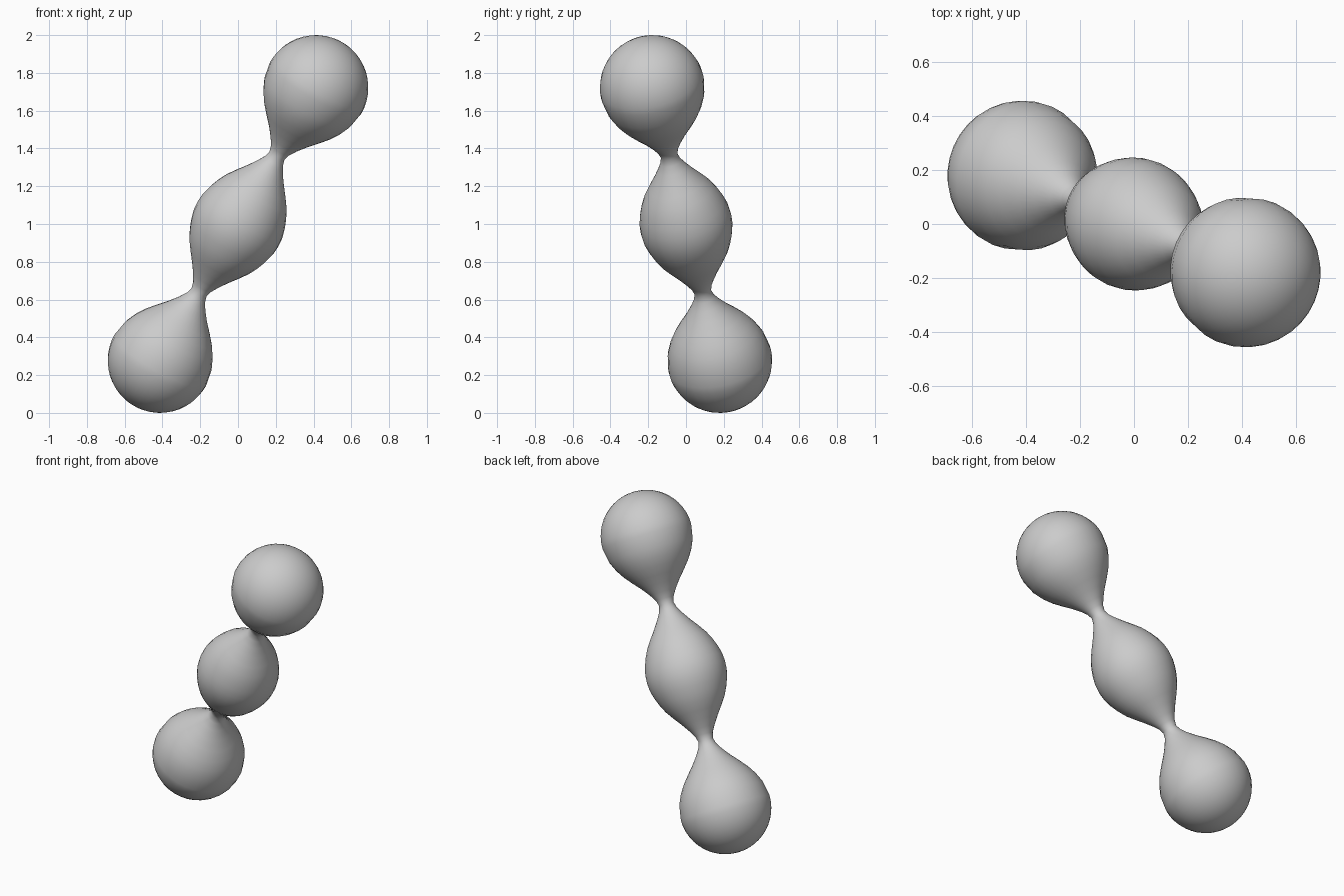
import bpy, bmesh, math
from mathutils import Matrix, Vector

cube = bpy.data.objects.get("Cube")
if cube:
    bpy.data.objects.remove(cube, do_unlink=True)

# One plain grey for the whole body
grey = bpy.data.materials.new("plain_grey")
grey.use_nodes = True
colour = (0.6, 0.6, 0.6, 1)
grey.diffuse_color = colour
grey.node_tree.nodes["Principled BSDF"].inputs["Base Color"].default_value = colour

# Centre of the upper ball, measured from the middle lobe
ball_centre = Vector((0.412, -0.178, 0.722))
REACH = ball_centre.length
RADIUS = 0.278
SIDES = 32

# Half profile (distance along axis, radius): middle lobe, neck, teardrop shoulder
half = [(0, .245), (.05, .241), (.1, .228), (.15, .209), (.2, .184), (.25, .149),
        (.3, .112), (.35, .078), (.39, .055), (.425, .045), (.46, .055), (.5, .08),
        (.55, .118), (.6, .162), (.65, .203), (.7, .235), (.76, .262)]
# Round cap of the end ball
for i in range(12):
    a = math.radians(90 - 7.5 * i)
    half.append((REACH + RADIUS * math.cos(a), RADIUS * math.sin(a)))
half.append((REACH + RADIUS, 0))

# Mirror the profile through the middle lobe and revolve it
profile = [(-t, r) for t, r in reversed(half[1:])] + half
bm = bmesh.new()
verts = [bm.verts.new((r, 0, t)) for t, r in profile]
edges = [bm.edges.new(pair) for pair in zip(verts, verts[1:])]
bmesh.ops.spin(bm, geom=verts + edges, cent=(0, 0, 0), axis=(0, 0, 1),
               angle=math.tau, steps=SIDES, use_merge=False)
bmesh.ops.remove_doubles(bm, verts=bm.verts[:], dist=0.0005)
bmesh.ops.recalc_face_normals(bm, faces=bm.faces[:])

# Tilt the axis and raise the body to stand on the ground
tilt = ball_centre.to_track_quat('Z', 'Y').to_matrix().to_4x4()
bmesh.ops.transform(bm, matrix=Matrix.Translation((0, 0, 1)) @ tilt, verts=bm.verts[:])
mesh = bpy.data.meshes.new("three_lobed_body")
bm.to_mesh(mesh)
bm.free()
mesh.materials.append(grey)
for face in mesh.polygons:
    face.use_smooth = True
body = bpy.data.objects.new("three_lobed_body", mesh)
bpy.context.collection.objects.link(body)
